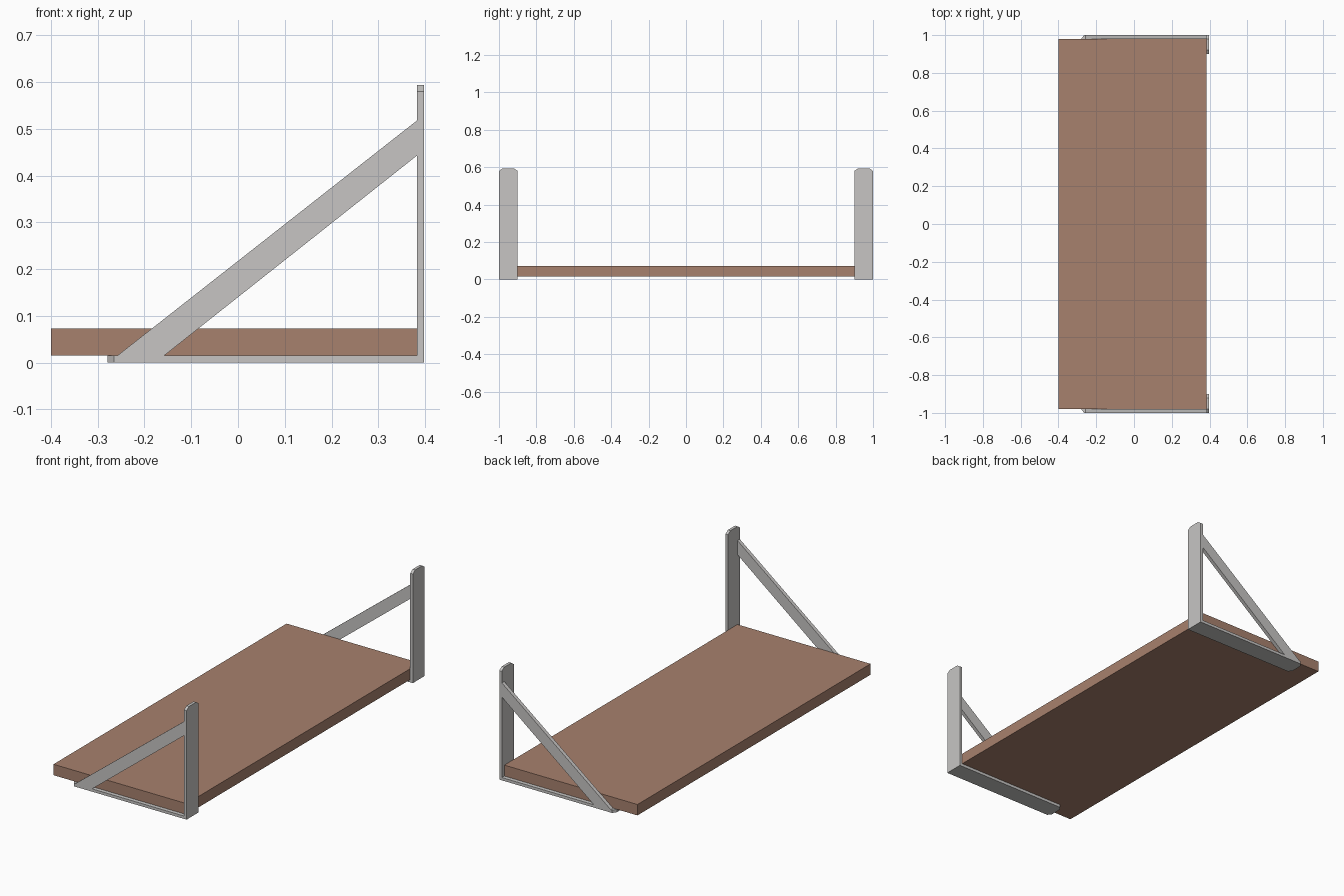
import bpy, bmesh
from mathutils import Vector

if "Cube" in bpy.data.objects:
    bpy.data.objects.remove(bpy.data.objects["Cube"])


def material(name, rgb):
    m = bpy.data.materials.new(name)
    m.diffuse_color = (*rgb, 1.0)
    m.use_nodes = True
    m.node_tree.nodes["Principled BSDF"].inputs["Base Color"].default_value = m.diffuse_color
    return m


WOOD = material("brown wood", (0.39, 0.22, 0.155))
METAL = material("grey metal", (0.57, 0.56, 0.55))


def prism(name, outline, offset, mat):
    """Extrude a flat outline of 3D points by an offset vector."""
    bm = bmesh.new()
    face = bm.faces.new([bm.verts.new(p) for p in outline])
    res = bmesh.ops.extrude_face_region(bm, geom=[face])
    verts = [g for g in res["geom"] if isinstance(g, bmesh.types.BMVert)]
    bmesh.ops.translate(bm, verts=verts, vec=Vector(offset))
    bmesh.ops.recalc_face_normals(bm, faces=bm.faces)
    me = bpy.data.meshes.new(name)
    bm.to_mesh(me)
    bm.free()
    me.materials.append(mat)
    ob = bpy.data.objects.new(name, me)
    bpy.context.collection.objects.link(ob)
    return ob


T = 0.015               # metal thickness
XB, XW = 0.383, 0.398   # front and back of the wall plate
X0, X1, TOP = -0.279, -0.265, 0.594
OUT, INN, CUT = 1.0, 0.9, 0.02

# Shelf board
prism("shelf_board",
      [(-0.4, -0.979, T), (XB, -0.979, T), (XB, 0.979, T), (-0.4, 0.979, T)],
      (0, 0, 0.058), WOOD)

# Two mirrored brackets
for side, s in (("front", -1), ("back", 1)):
    # Wall plate with clipped top corners
    prism(side + "_wall_plate",
          [(XB, s * y, z) for y, z in ((INN, 0), (OUT, 0), (OUT, TOP - 0.014),
                                       (OUT - CUT, TOP), (INN + CUT, TOP),
                                       (INN, TOP - 0.014))],
          (XW - XB, 0, 0), METAL)
    # Support plate under the board with clipped front corners
    prism(side + "_support_plate",
          [(x, s * y, 0) for x, y in ((XB, INN), (XB, OUT), (X1, OUT),
                                      (X0, OUT - CUT), (X0, INN + CUT),
                                      (X1, INN))],
          (0, 0, T), METAL)
    # Diagonal brace on the outer edge
    prism(side + "_diagonal_brace",
          [(x, s * OUT, z) for x, z in ((-0.258, T), (-0.158, T),
                                        (XB, 0.443), (XB, 0.518))],
          (0, -s * 0.02, 0), METAL)
